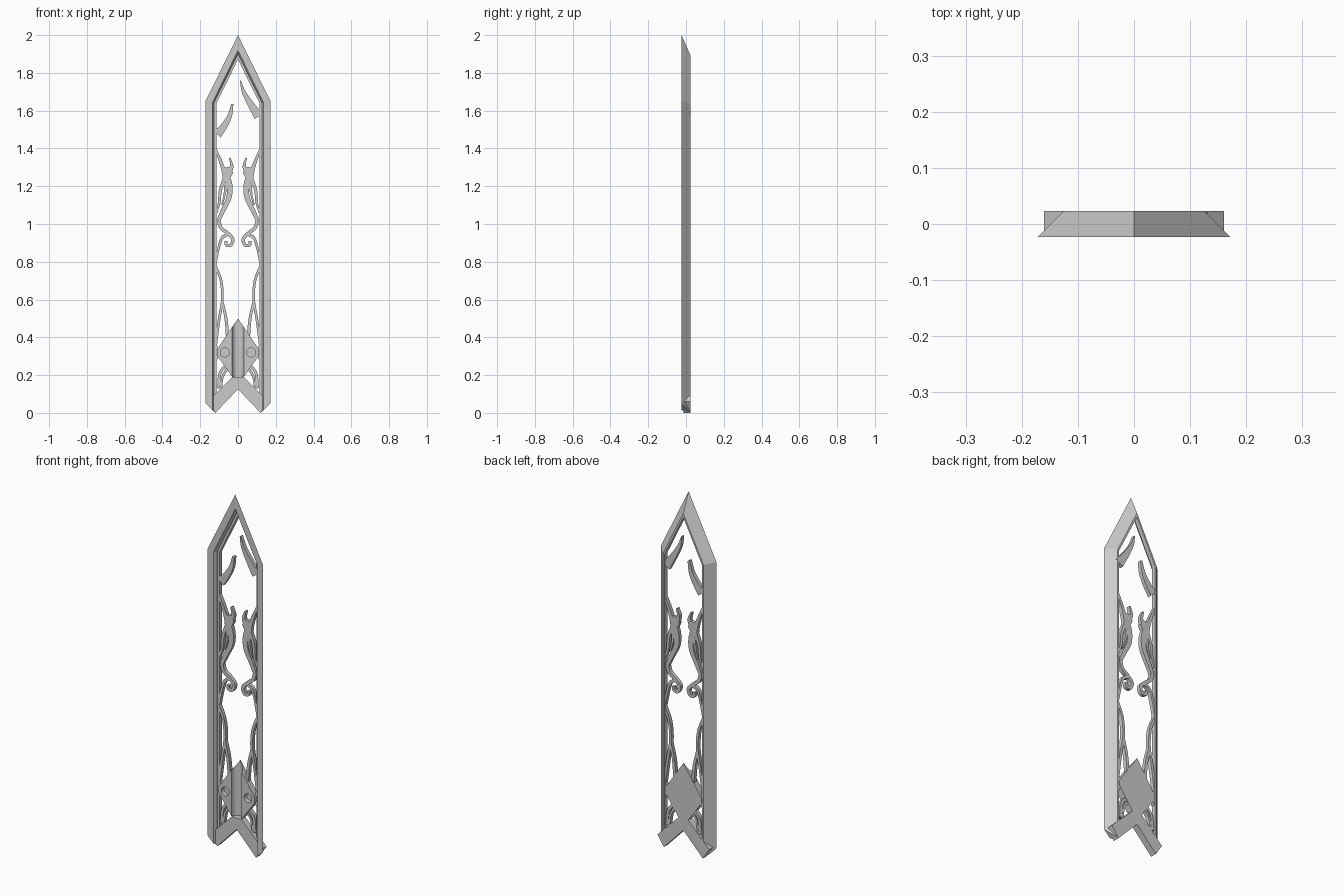
import bpy, bmesh, math
from mathutils import Vector

old = bpy.data.objects.get("Cube")
if old:
    bpy.data.objects.remove(old, do_unlink=True)

# One plain metal colour
grey = bpy.data.materials.new("grey_metal")
grey.use_nodes = True
grey.diffuse_color = (0.6, 0.6, 0.6, 1)
grey.node_tree.nodes["Principled BSDF"].inputs["Base Color"].default_value = (0.6, 0.6, 0.6, 1)

FRONT, BACK = -0.0235, 0.0235
HALF, SHOULDER, APEX, TIP = 0.172, 1.65, 2.0, 0.12


def loft(name, rings):
    """Skin a row of equal rings and cap both ends."""
    bm = bmesh.new()
    rows = [[bm.verts.new(p) for p in ring] for ring in rings]
    n = len(rows[0])
    for a, b in zip(rows, rows[1:]):
        for i in range(n):
            j = (i + 1) % n
            bm.faces.new((a[i], a[j], b[j], b[i]))
    bm.faces.new(rows[0])
    bm.faces.new(rows[-1])
    bmesh.ops.recalc_face_normals(bm, faces=bm.faces)
    mesh = bpy.data.meshes.new(name)
    bm.to_mesh(mesh)
    bm.free()
    mesh.materials.append(grey)
    ob = bpy.data.objects.new(name, mesh)
    bpy.context.collection.objects.link(ob)
    return ob


def slab_ring(low, high, y0, y1):
    """Rectangular ring between two (x, z) points."""
    return [(p[0], y, p[1]) for p, y in ((low, y0), (low, y1), (high, y1), (high, y0))]


def smooth(ob):
    bpy.ops.object.select_all(action="DESELECT")
    ob.select_set(True)
    bpy.context.view_layer.objects.active = ob
    bpy.ops.object.shade_smooth_by_angle(angle=math.radians(30))


def spline(points, steps=6):
    """Catmull-Rom curve through the points."""
    p = [Vector(q) / 100 for q in points]
    p = [2 * p[0] - p[1]] + p + [2 * p[-1] - p[-2]]
    out = []
    for a, b, c, d in zip(p, p[1:], p[2:], p[3:]):
        for k in range(steps):
            t = k / steps
            out.append(0.5 * (2 * b + (c - a) * t + (2 * a - 5 * b + 4 * c - d) * t ** 2
                              + (3 * b - a - 3 * c + d) * t ** 3))
    return out + [p[-2]]


def ribbon(name, points, start, end, side=1):
    """Flat tapered scroll, with points in hundredths."""
    path = spline([(side * x, z) for x, z in points])
    rings = []
    for i, p in enumerate(path):
        d = (path[min(i + 1, len(path) - 1)] - path[max(i - 1, 0)]).normalized()
        w = start + (end - start) * i / (len(path) - 1)
        off = Vector((-d.y, d.x)) * w / 200
        rings.append(slab_ring(p - off, p + off, 0.0, 0.021))
    smooth(loft(name, rings))


# Frame: chamfered moulding swept around the pointed outline
profile = [(0, FRONT), (0.036, FRONT), (0.044, -0.010), (0.044, 0),
           (0.057, 0), (0.057, BACK), (0.047, BACK)]
rise = (APEX - SHOULDER) / HALF
miter = math.hypot(1, rise)


def frame_ring(station):
    ring = []
    for inset, y in profile:
        x, top = HALF - inset, APEX - inset * miter
        sign = -1 if station < 2 else 1
        if station in (0, 4):
            ring.append((sign * x, y, abs(x - TIP)))
        elif station == 2:
            ring.append((0, y, top))
        else:
            ring.append((sign * x, y, top - x * rise))
    return ring


loft("frame", [frame_ring(i) for i in range(5)])

# Notched bar across the foot
ends = [((TIP, 0), (0.16, 0.06)), ((0.03, 0.094), (0.03, 0.19))]
left = [[(-x, z) for x, z in pair] for pair in ends]
bar = left + [((0, 0.125), (0, 0.19))] + ends[::-1]
loft("foot_bar", [slab_ring(a, b, -0.012, BACK) for a, b in bar])

# Diamond plate with a round channel and two blind holes
plate_front = -0.013
outline = [(0, 0.5), (0.112, 0.335), (0.112, 0.305), (0.03, 0.19),
           (-0.03, 0.19), (-0.112, 0.305), (-0.112, 0.335)]
plate = loft("diamond_plate", [[(x, y, z) for x, z in outline] for y in (plate_front, BACK)])


def cut(radius, depth, location, rotation):
    bpy.ops.mesh.primitive_cylinder_add(vertices=32, radius=radius, depth=depth,
                                        location=location, rotation=rotation)
    cutter = bpy.context.object
    cutter.name = "plate_cutter"
    cutter.hide_render = True
    mod = plate.modifiers.new("cut", "BOOLEAN")
    mod.operation, mod.solver, mod.object = "DIFFERENCE", "EXACT", cutter
    bpy.context.view_layer.objects.active = plate
    bpy.ops.object.modifier_apply(modifier=mod.name)
    bpy.data.objects.remove(cutter, do_unlink=True)


cut(0.031, 1, (0, plate_front, 0.35), (0, 0, 0))
for side in (-1, 1):
    cut(0.024, 0.05, (side * 0.07, plate_front, 0.32), (math.pi / 2, 0, 0))
plate.data.materials.clear()
plate.data.materials.append(grey)
for face in plate.data.polygons:
    face.material_index = 0
smooth(plate)

# Mirrored scrollwork: name, path, start width, end width
scrolls = [
    ("upper_arm", [(12, 140), (9.5, 134), (7.5, 128), (6.5, 123)], 1, 3),
    ("crest", [(4.4, 135), (3.3, 131), (4.3, 128), (6.2, 123)], 0.8, 3.5),
    ("spike", [(2.7, 127.5), (4.2, 125.5), (6, 124.5)], 0.4, 2.5),
    ("body", [(6.3, 130), (5.8, 125), (4.5, 120), (4.8, 114), (8, 107), (10.3, 102)], 4, 2),
    ("hook", [(10.3, 102), (9, 98), (5.3, 95), (2.8, 92), (3.8, 88.8), (6.2, 89), (6.3, 91)], 2, 1.6),
    ("inner_strand", [(7, 124.5), (9.3, 118), (10, 111), (11.5, 106)], 2, 1),
    ("middle_strand", [(6.5, 122), (7, 116), (8.5, 110)], 1.6, 0.8),
    ("hook_tail", [(5.5, 94.5), (8.5, 92.5), (10.3, 87), (12, 78)], 1.8, 1),
    ("lower_arm", [(12, 78), (9, 70), (8.3, 60), (10, 49.5), (11.8, 36)], 1.4, 1.4),
    ("lower_branch", [(8.4, 59), (6.4, 50), (5.4, 39)], 1.4, 1.8),
    ("side_tab", [(11.8, 36), (10.3, 32), (11.8, 28)], 1.2, 1.2),
    ("outer_leaf", [(6.5, 25), (9.5, 21), (10.3, 13)], 1.6, 1.6),
    ("inner_leaf", [(5, 24), (8, 19.5), (9, 13)], 1.4, 1),
]
for name, path, start, end in scrolls:
    for side, label in ((1, "left_"), (-1, "right_")):
        ribbon(label + name, path, start, end, side)

# Uneven pair of horns near the point
ribbon("left_horn", [(11, 157), (7, 163), (3, 170), (1.3, 176)], 5, 0.5)
ribbon("right_horn", [(11, 147.5), (8, 151), (4.5, 157), (3, 163.5)], 5, 1.2, -1)
